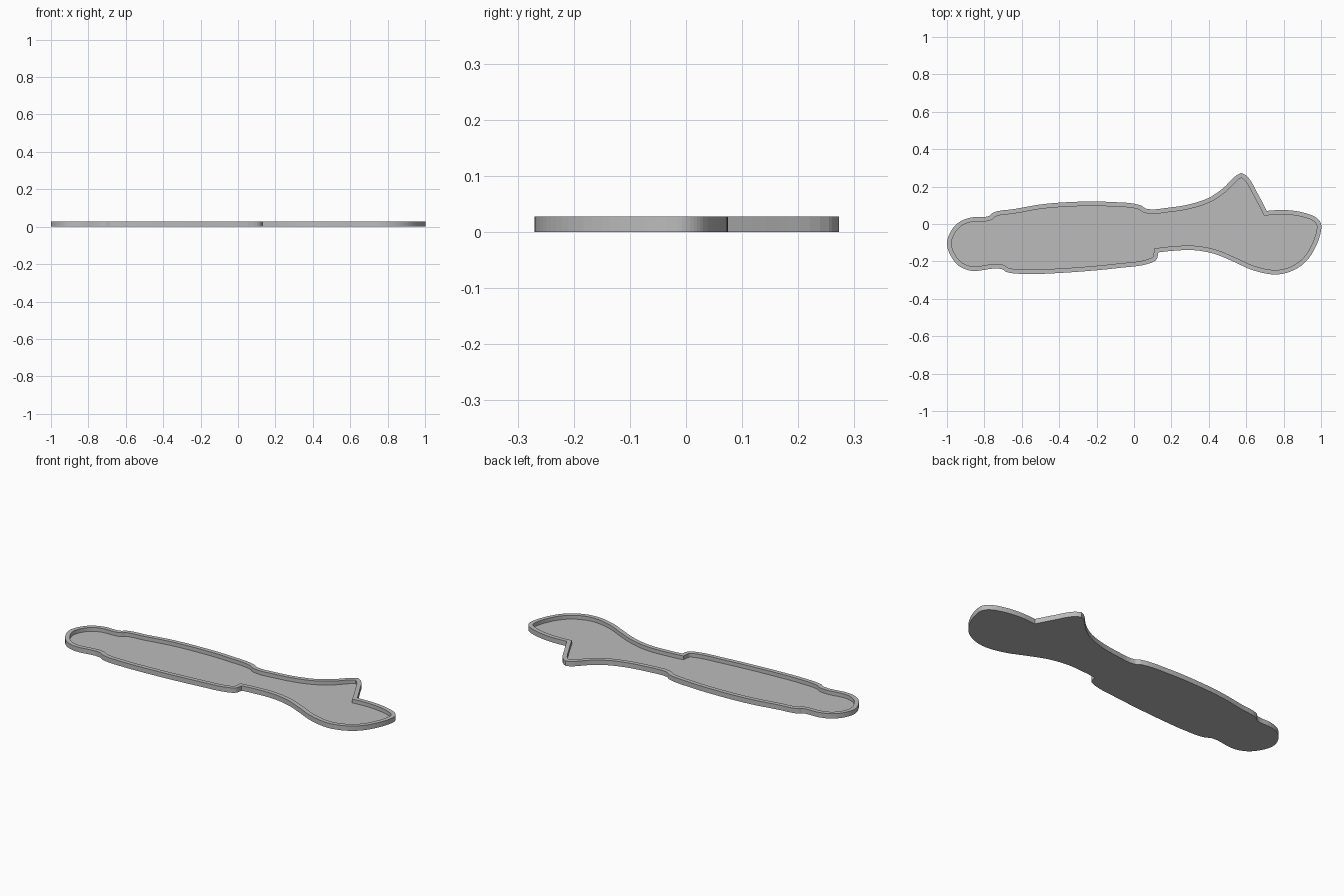
import bpy
import bmesh
import math
from mathutils import Vector

HEIGHT = 0.028
FLOOR = 0.006
RIM = 0.024
STEPS = 5

default_cube = bpy.data.objects.get("Cube")
if default_cube:
    bpy.data.objects.remove(default_cube, do_unlink=True)

# Outer outline, counter-clockwise from the pointed right end
OUTLINE = [
    (1, 0), (.98, .03), (.91, .06), (.8, .075), (.71, .07), (.66, .165),
    (.605, .255), (.575, .273), (.55, .262), (.475, .19), (.4, .14),
    (.295, .105), (.19, .088), (.065, .082), (.035, .1), (-.13, .118),
    (-.265, .12), (-.48, .107), (-.64, .08), (-.755, .06), (-.775, .043),
    (-.87, .035), (-.935, .01), (-.98, -.04), (-1, -.105), (-.98, -.17),
    (-.935, -.225), (-.87, -.25), (-.71, -.24), (-.68, -.257), (-.56, -.267),
    (-.4, -.262), (-.08, -.235), (.085, -.21), (.12, -.19), (.13, -.152),
    (.19, -.145), (.32, -.14), (.43, -.16), (.54, -.205), (.635, -.247),
    (.755, -.27), (.835, -.255), (.91, -.21), (.965, -.135), (1, -.035),
]


def smooth_outline(points):
    """Round the outline with Hermite segments, keeping tight corners crisp."""
    count = len(points)
    tangents = []
    for i, point in enumerate(points):
        before = (point - points[i - 1]).normalized()
        after = (points[(i + 1) % count] - point).normalized()
        sharp = before.angle(after) > math.radians(50)
        tangents.append(Vector((0, 0)) if sharp else (before + after).normalized())
    result = []
    for i, start in enumerate(points):
        j = (i + 1) % count
        end = points[j]
        length = (end - start).length
        for step in range(STEPS):
            t = step / STEPS
            blend = t * t * (3 - 2 * t)
            leave = t * (1 - t) ** 2 * length
            arrive = t * t * (t - 1) * length
            result.append(start.lerp(end, blend) + tangents[i] * leave + tangents[j] * arrive)
    return result


def distance_to_loop(point, loop):
    best = math.inf
    for i, end in enumerate(loop):
        start = loop[i - 1]
        edge = end - start
        t = max(0, min(1, (point - start).dot(edge) / edge.length_squared))
        best = min(best, (point - start - edge * t).length)
    return best


def inset_loop(loop, width):
    """Mitred inset; points that would cross over join their neighbour."""
    result = []
    valid = []
    for i, point in enumerate(loop):
        before = (point - loop[i - 1]).normalized()
        after = (loop[(i + 1) % len(loop)] - point).normalized()
        normal = Vector((-before.y - after.y, before.x + after.x)).normalized()
        cosine = max(0.6, normal.dot(Vector((-before.y, before.x))))
        inner = point + normal * width / cosine
        result.append(inner)
        valid.append(distance_to_loop(inner, loop) > width * 0.97)
    for i in range(len(result)):
        if not valid[i]:
            k = i
            while not valid[k]:
                k -= 1
            result[i] = result[k].copy()
    return result


def ring(bm, loop, z):
    return [bm.verts.new((p.x, p.y, z)) for p in loop]


def bridge(bm, first, second):
    for i in range(len(first)):
        bm.faces.new((first[i - 1], first[i], second[i], second[i - 1]))


# Shallow tray: underside, outer wall, flat rim, inner wall and floor
outer = smooth_outline([Vector(p) for p in OUTLINE])
inner = inset_loop(outer, RIM)
bm = bmesh.new()
rings = [ring(bm, outer, 0), ring(bm, outer, HEIGHT),
         ring(bm, inner, HEIGHT), ring(bm, inner, FLOOR)]
for lower, upper in zip(rings, rings[1:]):
    bridge(bm, lower, upper)
bm.faces.new(list(reversed(rings[0])))
bm.faces.new(rings[-1])
bmesh.ops.remove_doubles(bm, verts=bm.verts, dist=0.0002)
bmesh.ops.triangulate(bm, faces=[f for f in bm.faces if len(f.verts) > 4])
bmesh.ops.recalc_face_normals(bm, faces=bm.faces)

mesh = bpy.data.meshes.new("tray")
bm.to_mesh(mesh)
bm.free()
tray = bpy.data.objects.new("tray", mesh)
bpy.context.collection.objects.link(tray)

# Plain grey finish
grey = bpy.data.materials.new("plain grey")
grey.use_nodes = True
colour = (0.5, 0.5, 0.5, 1)
grey.diffuse_color = colour
grey.node_tree.nodes["Principled BSDF"].inputs["Base Color"].default_value = colour
mesh.materials.append(grey)
